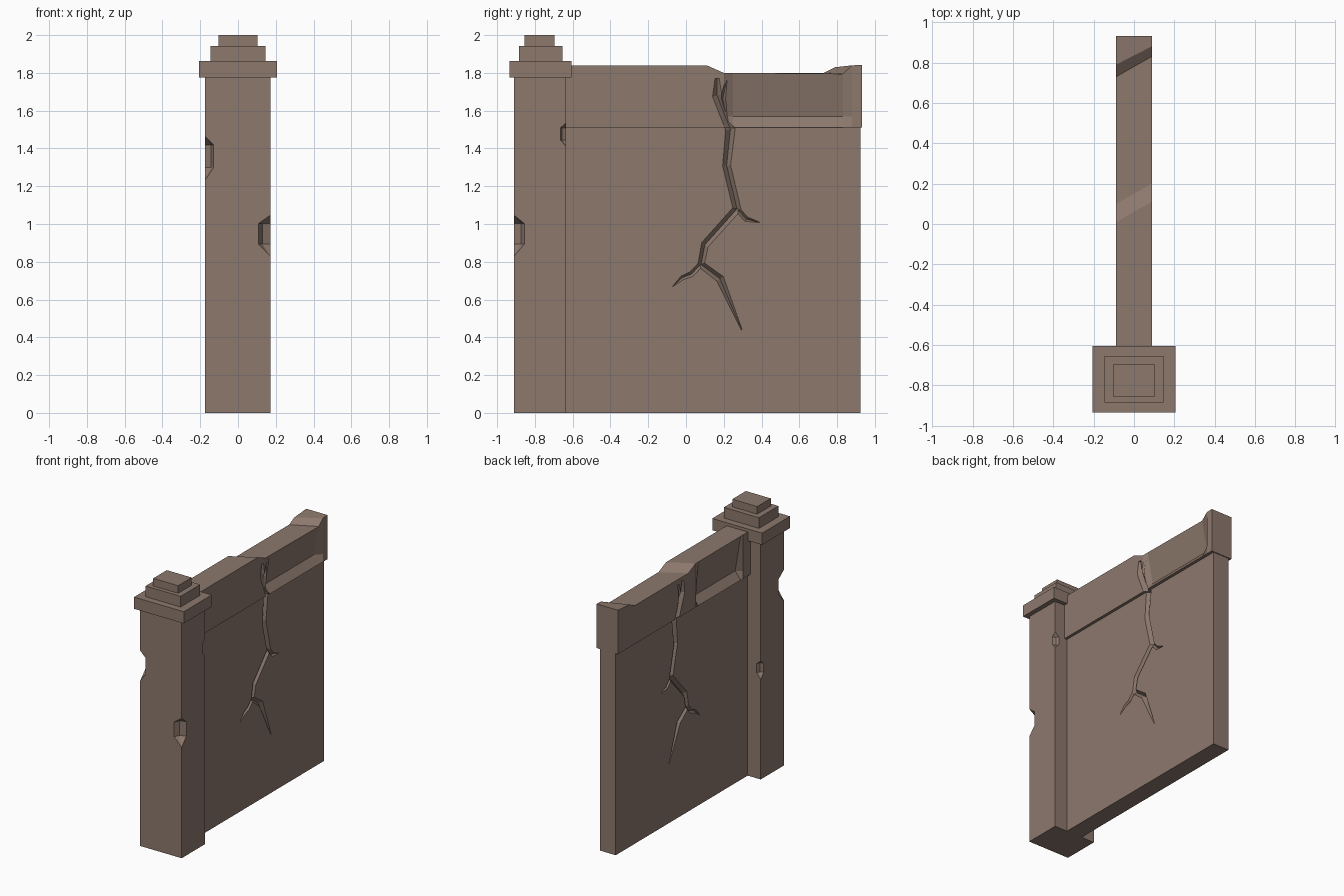
import bpy, bmesh
from mathutils import Vector

if "Cube" in bpy.data.objects:
    bpy.data.objects.remove(bpy.data.objects["Cube"])

stone = bpy.data.materials.new("brown_stone")
stone.diffuse_color = (0.265, 0.19, 0.152, 1)
stone.use_nodes = True
stone.node_tree.nodes["Principled BSDF"].inputs["Base Color"].default_value = stone.diffuse_color


def add(name, bm):
    bmesh.ops.recalc_face_normals(bm, faces=bm.faces[:])
    me = bpy.data.meshes.new(name)
    bm.to_mesh(me)
    bm.free()
    me.materials.append(stone)
    ob = bpy.data.objects.new(name, me)
    bpy.context.collection.objects.link(ob)
    return ob


def box(name, x0, x1, y0, y1, z0, z1):
    bm = bmesh.new()
    bmesh.ops.create_cube(bm, size=1)
    for v in bm.verts:
        v.co = ((x0 + x1) / 2 + v.co.x * (x1 - x0), (y0 + y1) / 2 + v.co.y * (y1 - y0),
                (z0 + z1) / 2 + v.co.z * (z1 - z0))
    return add(name, bm)


def loft(name, sections):
    """Skin a list of closed sections and cap both ends."""
    bm = bmesh.new()
    rings = [[bm.verts.new(p) for p in s] for s in sections]
    n = len(rings[0])
    for a, b in zip(rings, rings[1:]):
        for i in range(n):
            j = (i + 1) % n
            bm.faces.new((a[i], a[j], b[j], b[i]))
    bm.faces.new(rings[0])
    bm.faces.new(rings[-1])
    return add(name, bm)


def cut(ob, cutters):
    """Subtract the cutters, bake the result and remove the cutters."""
    for c in cutters:
        c.hide_render = True
        m = ob.modifiers.new("cut", 'BOOLEAN')
        m.operation, m.solver, m.object = 'DIFFERENCE', 'EXACT', c
    bpy.context.view_layer.update()
    me = bpy.data.meshes.new_from_object(ob.evaluated_get(bpy.context.evaluated_depsgraph_get()))
    ob.modifiers.clear()
    ob.data = me
    for c in cutters:
        bpy.data.objects.remove(c)


def chip(cx, cy, a, b, z0, z1):
    """Faceted chip cutter on a vertical pillar edge."""
    sx, sy = (1 if cx > 0 else -1), (1 if cy > -0.77 else -1)
    e, h = 0.012, z1 - z0
    m0, m1 = z0 + 0.3 * h, z1 - 0.18 * h
    bm = bmesh.new()
    for z in (m0, m1):
        bm.verts.new((cx - sx * a, cy + sy * e, z))
        bm.verts.new((cx + sx * e, cy - sy * b, z))
        bm.verts.new((cx - sx * a * 0.6, cy - sy * b * 0.6, z))
    for z in (z0 - 0.02, z1 + 0.02):
        bm.verts.new((cx + sx * e, cy + sy * e, z))
    bmesh.ops.convex_hull(bm, input=bm.verts[:])
    return add("chip_cutter", bm)


# crack paths: (y, z, half width)
MAIN = [(0.165, 1.77, .012), (0.165, 1.68, .026), (0.235, 1.5, .026), (0.215, 1.31, .022),
        (0.27, 1.08, .024), (0.10, 0.89, .021), (0.08, 0.785, .021), (0.18, 0.71, .022), (0.295, 0.44, .003)]
FORK_A = [(0.26, 1.09, .014), (0.32, 1.025, .014), (0.39, 1.008, .002)]
FORK_B = [(0.09, 0.80, .014), (0.03, 0.735, .015), (-0.02, 0.715, .012), (-0.07, 0.67, .002)]
FORK_C = [(0.225, 1.52, .012), (0.195, 1.66, .015), (0.215, 1.76, .008)]


def crack(path, surf, side, depth=0.028):
    secs = []
    for i, (y, z, w) in enumerate(path):
        p, q = path[max(i - 1, 0)], path[min(i + 1, len(path) - 1)]
        d = Vector((q[0] - p[0], q[1] - p[1])).normalized()
        ny, nz = -d.y * w, d.x * w
        k = depth * min(1, w / 0.02)
        secs.append([(side * (surf + .001), y + ny, z + nz), (side * (surf - k), y, z),
                     (side * (surf + .001), y - ny, z - nz)])
    return loft("crack_cutter", secs)


# pillar with chipped edges
pillar = box("pillar", -0.174, 0.171, -0.91, -0.635, 0, 1.79)
cut(pillar, [chip(-0.174, -0.91, .05, .07, 1.23, 1.46), chip(0.171, -0.91, .07, .06, 0.83, 1.04),
             chip(0.171, -0.635, .04, .035, 1.41, 1.53), chip(-0.174, -0.635, .04, .04, 0.75, 0.88)])

# stepped pillar cap
for name, hx, y0, y1, z0, z1 in (("cap_lower", .206, -.935, -.605, 1.775, 1.863),
                                 ("cap_middle", .145, -.885, -.655, 1.855, 1.943),
                                 ("cap_top", .103, -.855, -.695, 1.935, 2.0)):
    box(name, -hx, hx, y0, y1, z0, z1)

# wall panel with cracks on both sides
wall = box("wall_panel", -0.066, 0.066, -0.64, 0.925, 0, 1.53)
cut(wall, [crack(p, 0.066, s) for s in (1, -1) for p in (MAIN, FORK_A, FORK_B)])

# broken coping beam: right y, left y, right top, left top, right notch, left notch
W, D = 0.088, 0.045
stations = [(-.64, -.64, 1.84, 1.84, 0, 0), (-.55, -.55, 1.84, 1.84, 0, 0), (-.52, -.52, 1.84, 1.84, 0, D),
            (.06, -.02, 1.84, 1.84, 0, D), (.11, .01, 1.84, 1.84, 0, 0), (.20, .10, 1.80, 1.80, 0, 0),
            (.25, .15, 1.80, 1.80, D, 0), (.83, .73, 1.795, 1.80, D, 0), (.88, .79, 1.84, 1.83, 0, 0),
            (.932, .932, 1.842, 1.842, 0, 0)]
beam = loft("coping_beam", [[(-W, l, 1.512), (W, r, 1.512), (W - dr, r, 1.57), (W, r, zr),
                             (-W, l, zl), (-W + dl, l, 1.57)] for r, l, zr, zl, dr, dl in stations])
cut(beam, [crack(p, W, s) for s in (1, -1) for p in (MAIN, FORK_C)])
